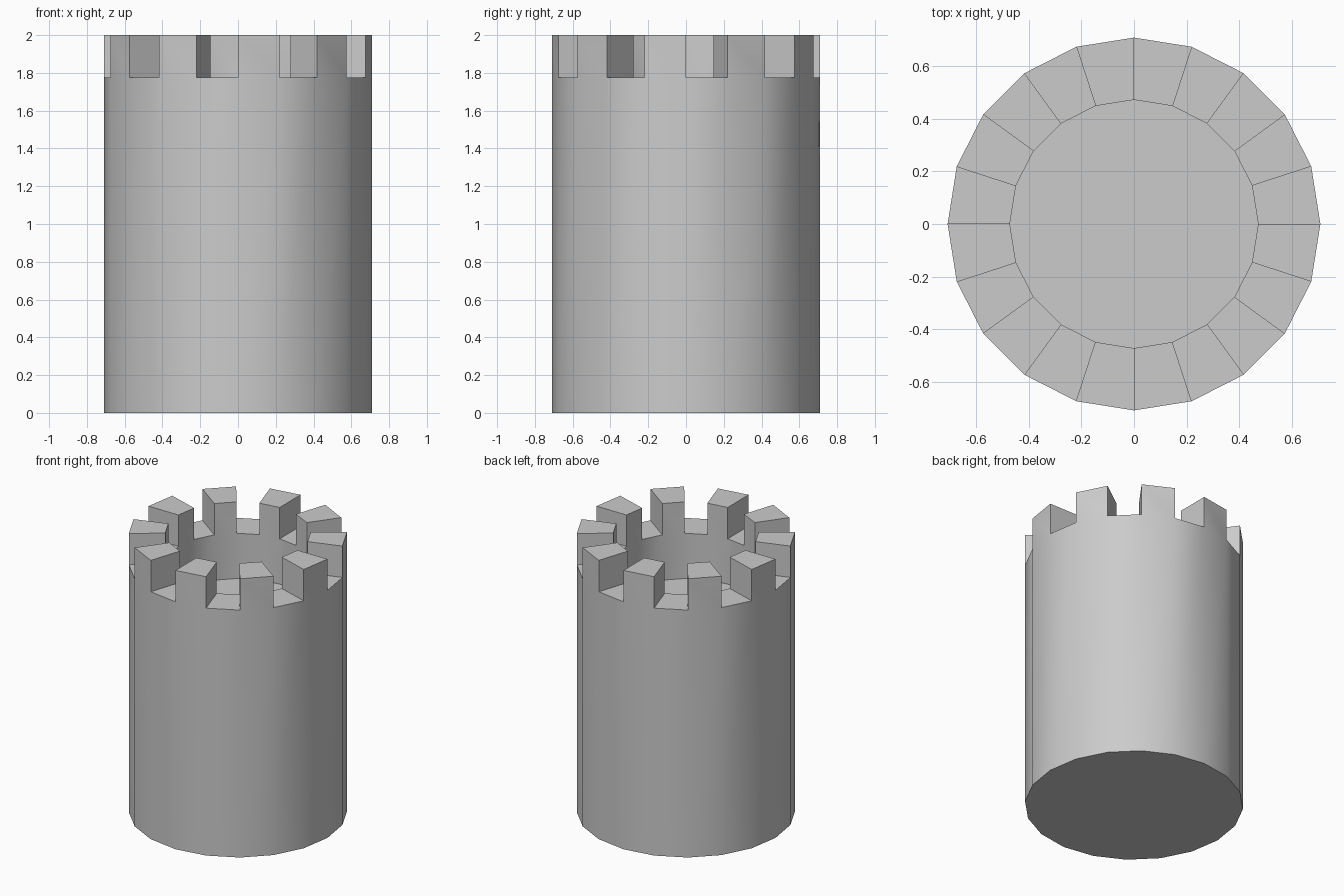
import bpy, bmesh
from math import cos, sin, pi, radians

if "Cube" in bpy.data.objects:
    bpy.data.objects.remove(bpy.data.objects["Cube"])

N = 20               # sides of the tower
R_OUT, R_IN = 0.71, 0.473
Z_FLOOR, Z_LEDGE, Z_TOP = 1.45, 1.775, 2.0

bm = bmesh.new()


def ring(r, z):
    return [bm.verts.new((r * cos(2 * pi * i / N), r * sin(2 * pi * i / N), z))
            for i in range(N)]


def bridge(a, b):
    return [bm.faces.new((a[i], a[(i + 1) % N], b[(i + 1) % N], b[i]))
            for i in range(N)]


# Tower body: outer wall, flat ledge, inner wall and sunken floor
base = ring(R_OUT, 0)
rim_out = ring(R_OUT, Z_LEDGE)
rim_in = ring(R_IN, Z_LEDGE)
floor = ring(R_IN, Z_FLOOR)
bm.faces.new(base[::-1])
bridge(base, rim_out)
ledge = bridge(rim_out, rim_in)
bridge(rim_in, floor)
bm.faces.new(floor)

# Merlons: raise every second ledge segment
raised = bmesh.ops.extrude_discrete_faces(bm, faces=ledge[1::2])["faces"]
for f in raised:
    # rebuild each lifted segment as a block standing on the ledge
    low = [v.co.copy() for v in f.verts]
    for v in f.verts:
        v.co.z = Z_TOP
bmesh.ops.remove_doubles(bm, verts=bm.verts, dist=1e-5)
bmesh.ops.recalc_face_normals(bm, faces=bm.faces)

mesh = bpy.data.meshes.new("castle_tower")
bm.to_mesh(mesh)
bm.free()
tower = bpy.data.objects.new("castle_tower", mesh)
bpy.context.collection.objects.link(tower)

# Rounded shading on the wall, crisp edges on the battlements
bpy.context.view_layer.objects.active = tower
tower.select_set(True)
bpy.ops.object.shade_smooth_by_angle(angle=radians(30))
